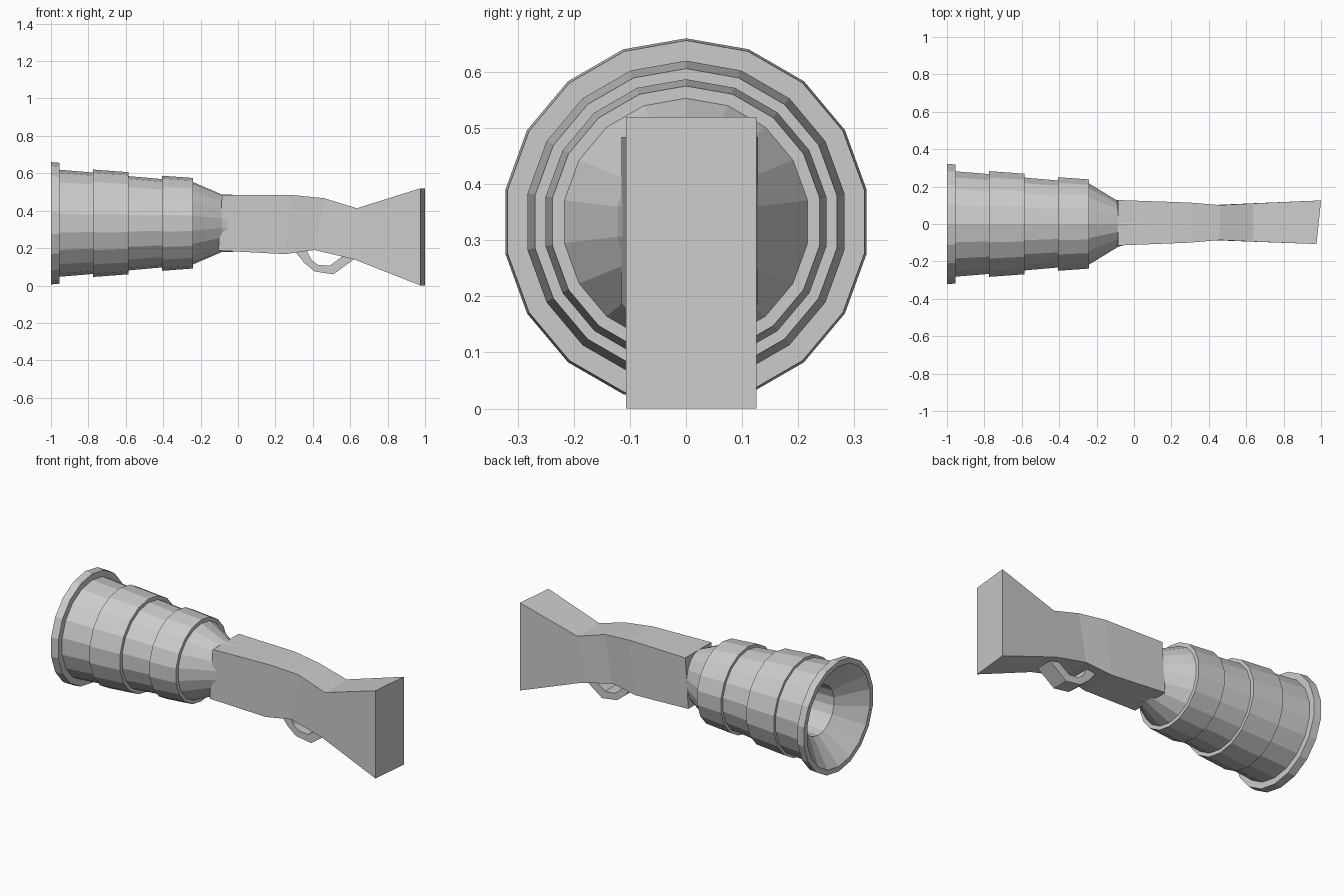
import bpy, bmesh, math

if "Cube" in bpy.data.objects:
    bpy.data.objects.remove(bpy.data.objects["Cube"])

AXIS_Z = 0.333


def loft(name, rings, close_ends=True):
    """Skin a list of equal-length vertex rings into one flat-shaded mesh."""
    bm = bmesh.new()
    loops = [[bm.verts.new(p) for p in ring] for ring in rings]
    for a, b in zip(loops, loops[1:]):
        for i in range(len(a)):
            j = (i + 1) % len(a)
            bm.faces.new((a[i], a[j], b[j], b[i]))
    if close_ends:
        bm.faces.new(loops[0])
        bm.faces.new(loops[-1][::-1])
    bmesh.ops.recalc_face_normals(bm, faces=bm.faces)
    mesh = bpy.data.meshes.new(name)
    bm.to_mesh(mesh)
    bm.free()
    obj = bpy.data.objects.new(name, mesh)
    bpy.context.collection.objects.link(obj)
    return obj


def ring(x, ry, rz, sides=18):
    """Ring around the barrel axis with a vertex at the top."""
    return [(x, ry * math.sin(math.tau * i / sides),
             AXIS_Z + rz * math.cos(math.tau * i / sides)) for i in range(sides)]


# Stepped barrel: bore, flared muzzle, rim, bands, then the tapering neck
barrel_profile = [
    (-0.45, 0.135), (-0.87, 0.145), (-1.0, 0.297),
    (-1.0, 0.327), (-0.955, 0.323), (-0.955, 0.286),
    (-0.775, 0.271), (-0.775, 0.287), (-0.585, 0.273),
    (-0.585, 0.252), (-0.405, 0.236), (-0.405, 0.254),
    (-0.24, 0.242), (-0.24, 0.22),
]
rings = [ring(x, r, r) for x, r in barrel_profile]
rings += [ring(-0.085, 0.124, 0.153), ring(0.095, 0.07, 0.151)]
loft("barrel", rings)

# Stock sections: top x, top z, bottom x, bottom z, near y, far y
stock_sections = [
    (-0.085, 0.484, -0.105, 0.187, -0.115, 0.128),
    (0.29, 0.484, 0.25, 0.168, -0.100, 0.115),
    (0.46, 0.467, 0.41, 0.190, -0.086, 0.101),
    (0.635, 0.413, 0.62, 0.140, -0.094, 0.110),
    (0.988, 0.520, 0.988, 0.000, -0.107, 0.126),
]
rings = []
for xt, zt, xb, zb, y0, y1 in stock_sections:
    skew = 0.012 if xt > 0.9 else 0.0   # butt plate is slightly angled
    rings.append([(xt - skew, y0, zt), (xt + skew, y1, zt),
                  (xb + skew, y1, zb), (xb - skew, y0, zb)])
loft("stock", rings)

# Trigger guard: a strip swept below the stock (outer and inner path)
outer = [(0.30, 0.19), (0.355, 0.12), (0.41, 0.075), (0.51, 0.06), (0.64, 0.155)]
inner = [(0.36, 0.20), (0.395, 0.135), (0.43, 0.11), (0.49, 0.106), (0.57, 0.165)]
half = 0.05
rings = [[(ox, 0.008 - half, oz), (ox, 0.008 + half, oz),
          (ix, 0.008 + half, iz), (ix, 0.008 - half, iz)]
         for (ox, oz), (ix, iz) in zip(outer, inner)]
loft("trigger_guard", rings)
